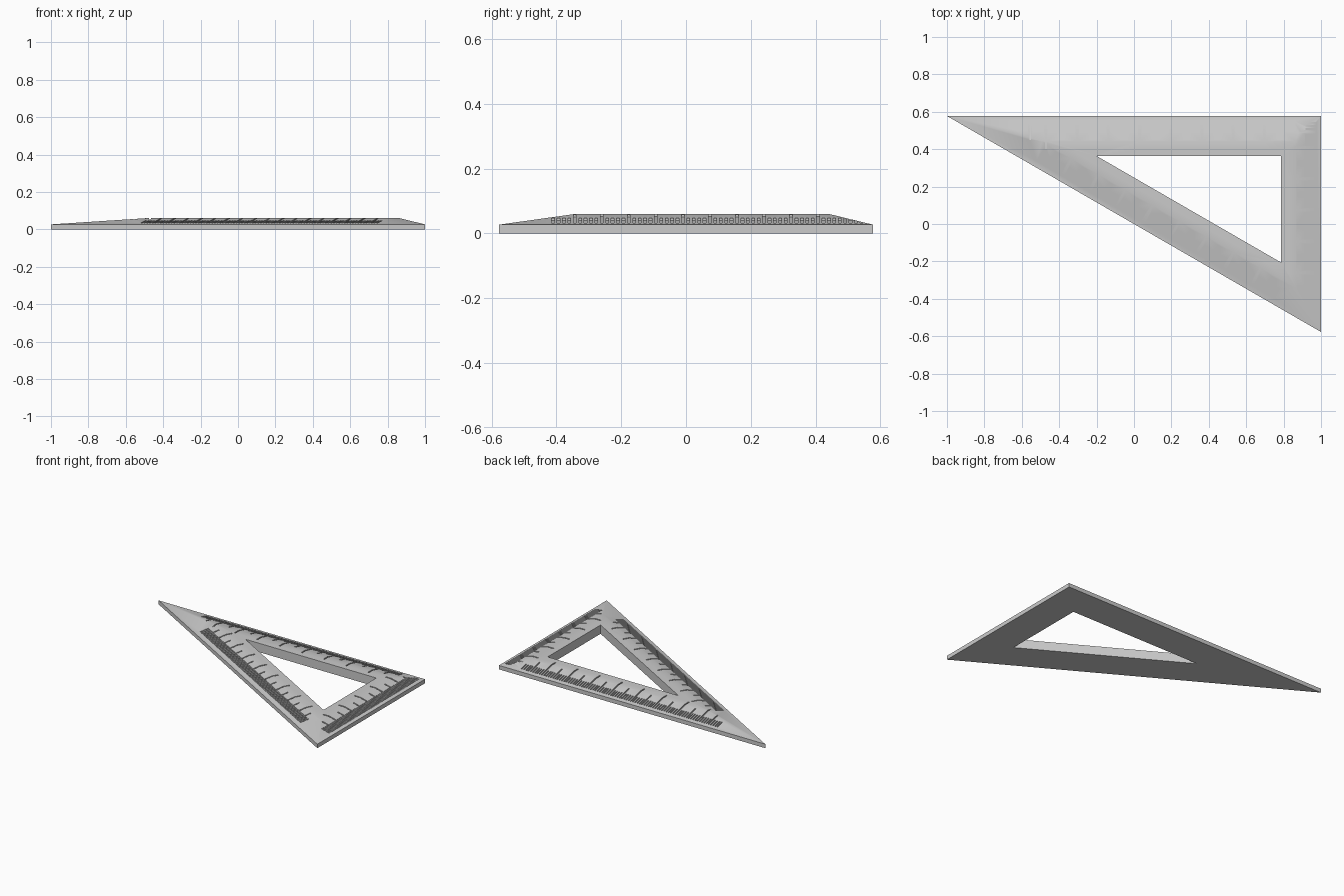
import bpy, bmesh, math
from mathutils import Vector

cube = bpy.data.objects.get("Cube")
if cube:
    bpy.data.objects.remove(cube, do_unlink=True)

HALF = 1 / math.sqrt(3)
EDGE_Z, TOP_Z = 0.027, 0.06       # thickness at the rim and on the plateau
BEVEL, BAND = 0.136, 0.215        # widths of the slope and of the whole frame
PITCH, GROOVE, DEPTH = 0.0167, 0.0085, 0.007

grey = bpy.data.materials.new("light grey plastic")
grey.use_nodes = True
colour = (0.6, 0.6, 0.6, 1)
grey.diffuse_color = colour
grey.node_tree.nodes["Principled BSDF"].inputs["Base Color"].default_value = colour


def make_object(name, bm):
    bmesh.ops.recalc_face_normals(bm, faces=bm.faces)
    mesh = bpy.data.meshes.new(name)
    bm.to_mesh(mesh)
    bm.free()
    mesh.materials.append(grey)
    obj = bpy.data.objects.new(name, mesh)
    bpy.context.collection.objects.link(obj)
    return obj


def inset_triangle(d):
    """Corners of the outline moved inward by d: sharp, square, lower."""
    return [(-1 + d / math.tan(math.radians(15)), HALF - d),
            (1 - d, HALF - d),
            (1 - d, -HALF + d / math.tan(math.radians(30)))]


def surface_z(d):
    return EDGE_Z + (TOP_Z - EDGE_Z) * min(d / BEVEL, 1)


# Triangular frame: closed loop of rings from the rim over the top to the opening
bm = bmesh.new()
profile = [(0, 0), (0, EDGE_Z), (BEVEL, TOP_Z), (BAND, TOP_Z), (BAND, 0)]
rings = [[bm.verts.new((x, y, z)) for x, y in inset_triangle(d)] for d, z in profile]
for i, ring in enumerate(rings):
    after = rings[(i + 1) % len(rings)]
    for j in range(3):
        k = (j + 1) % 3
        bm.faces.new((ring[j], ring[k], after[k], after[j]))
frame = make_object("set_square_frame", bm)


# Engraved scale marks: slots that follow the slope and plateau
def add_slot(bm, origin, along, inward, start, end):
    ds = [start] + ([BEVEL] if end > BEVEL else []) + [end]
    outline = [(d, surface_z(d) - DEPTH) for d in ds] + [(end, 0.1), (start, 0.1)]
    sides = []
    for s in (-GROOVE / 2, GROOVE / 2):
        sides.append([bm.verts.new(origin + along * s + inward * d + Vector((0, 0, z)))
                      for d, z in outline])
    a, b = sides
    bm.faces.new(a)
    bm.faces.new(b[::-1])
    for i in range(len(a)):
        j = (i + 1) % len(a)
        bm.faces.new((a[i], b[i], b[j], a[j]))


def add_scale(bm, corner, along, inward, first, count, start, short):
    for i in range(1, count + 1):
        end = 0.177 if i % 10 == 0 else 0.127 if i % 5 == 0 else short
        origin = corner + along * (first + (i - 1) * PITCH)
        add_slot(bm, origin, along, inward, start, end)


sharp, square, lower = [Vector((x, y, 0)) for x, y in inset_triangle(0)]
bm = bmesh.new()
for begin, finish, opposite, first, count, start, short in (
        (sharp, square, lower, 0.379, 89, 0.026, 0.077),
        (lower, square, sharp, 0.167, 58, 0.023, 0.083),
        (sharp, lower, square, 0.540, 88, 0.031, 0.087)):
    along = (finish - begin).normalized()
    inward = along.cross(Vector((0, 0, 1)))
    if inward.dot(opposite - begin) < 0:
        inward.negate()
    add_scale(bm, begin, along, inward, first, count, start, short)
cutter = make_object("scale_mark_cutter", bm)
cutter.hide_render = True

cut = frame.modifiers.new("engraved scales", 'BOOLEAN')
cut.operation = 'DIFFERENCE'
cut.solver = 'EXACT'
cut.object = cutter

for obj in bpy.context.selected_objects:
    obj.select_set(False)
bpy.context.view_layer.objects.active = frame
frame.select_set(True)
bpy.ops.object.modifier_apply(modifier=cut.name)
bpy.data.objects.remove(cutter, do_unlink=True)
bpy.ops.object.shade_smooth_by_angle(angle=math.radians(30))
